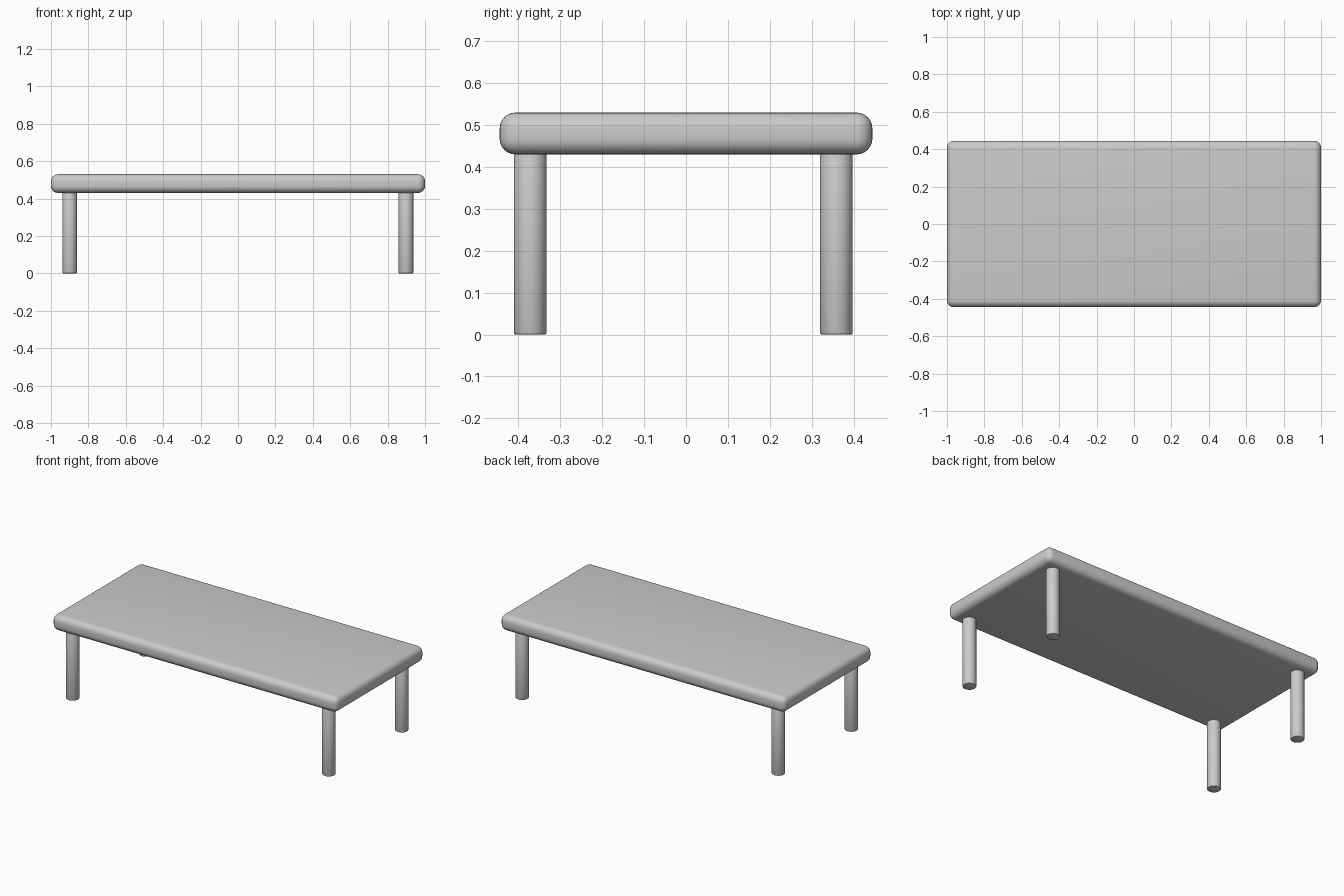
import bpy

if "Cube" in bpy.data.objects:
    bpy.data.objects.remove(bpy.data.objects["Cube"])


def finish(obj, name, bevel, segments):
    """Name the part, round its edges and shade it smooth."""
    obj.name = name
    mod = obj.modifiers.new("rounded_edges", 'BEVEL')
    mod.width = bevel
    mod.segments = segments
    mod.limit_method = 'ANGLE'
    bpy.ops.object.modifier_apply(modifier=mod.name)
    bpy.ops.object.shade_smooth_by_angle()


# Table top: a thick slab with rounded edges
bpy.ops.mesh.primitive_cube_add(size=1, location=(0, 0, 0.48))
top = bpy.context.object
top.scale = (2.0, 0.89, 0.10)
bpy.ops.object.transform_apply(location=False, rotation=False, scale=True)
finish(top, "table_top", 0.038, 6)

# Four round legs, reaching just into the slab
LEG_RADIUS, LEG_HEIGHT = 0.039, 0.44
for side, x in (("left", -0.90), ("right", 0.898)):
    for end, y in (("front", -0.372), ("back", 0.359)):
        bpy.ops.mesh.primitive_cylinder_add(
            vertices=48, radius=LEG_RADIUS, depth=LEG_HEIGHT,
            location=(x, y, LEG_HEIGHT / 2))
        finish(bpy.context.object, f"{end}_{side}_leg", 0.004, 2)
